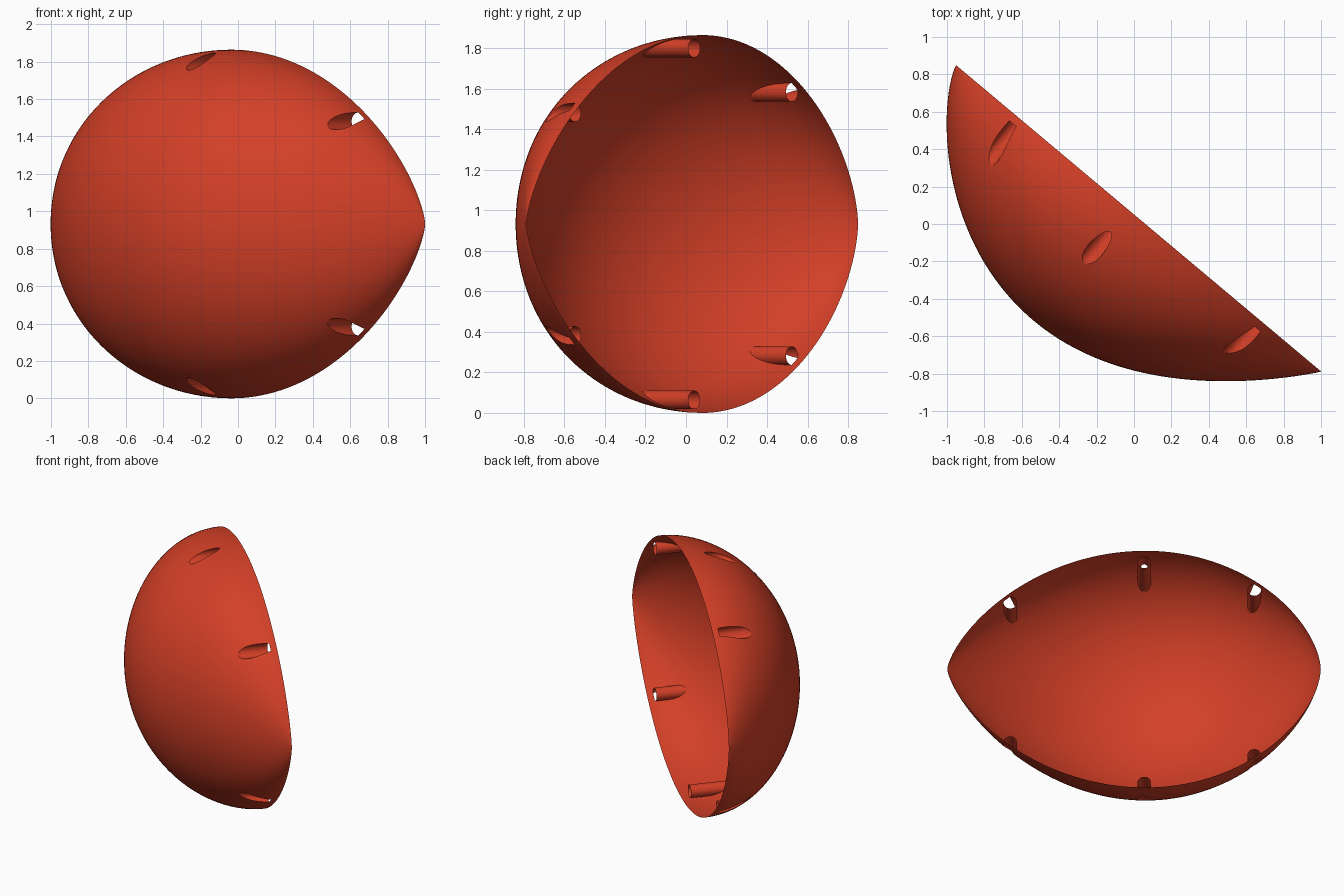
import bpy, bmesh, math
from mathutils import Matrix

cube = bpy.data.objects.get("Cube")
if cube:
    bpy.data.objects.remove(cube, do_unlink=True)

PLACE = Matrix.Translation((0.025, 0.03, 0.932)) @ Matrix.Rotation(math.radians(-40), 4, "Z")
HEIGHT, DEPTH, PEAK = 0.932, 0.78, -0.08
TUBE_RADIUS, TUBE_START = 0.046, 0.045
COLUMNS, SEGMENTS = 96, 64

red = bpy.data.materials.new("orange red")
red.use_nodes = True
red.diffuse_color = (0.65, 0.05, 0.02, 1)
red.node_tree.nodes["Principled BSDF"].inputs["Base Color"].default_value = red.diffuse_color


def section(s):
    """Position, half height and depth of the egg-shaped bowl at angle s."""
    c = math.cos(s)
    if s < 0:
        return PEAK + 1.194 * math.sin(s), HEIGHT * c ** 1.2, DEPTH * c ** 1.53
    return PEAK + 1.354 * math.sin(s), HEIGHT * c ** 1.4, DEPTH * c ** 1.93


def new_object(name, bm):
    bmesh.ops.recalc_face_normals(bm, faces=bm.faces)
    mesh = bpy.data.meshes.new(name)
    bm.to_mesh(mesh)
    bm.free()
    mesh.materials.append(red)
    obj = bpy.data.objects.new(name, mesh)
    bpy.context.collection.objects.link(obj)
    obj.matrix_world = PLACE
    return obj


# Bowl: half-ellipse sections swept between two tips, closed for cutting
bm = bmesh.new()
left_tip = bm.verts.new((PEAK - 1.194, 0, 0))
right_tip = bm.verts.new((PEAK + 1.354, 0, 0))
rings = []
for i in range(1, COLUMNS):
    x, h, d = section(math.pi * (i / COLUMNS - 0.5))
    ring = []
    for j in range(SEGMENTS + 1):
        a = math.pi * j / SEGMENTS
        y = 0 if j in (0, SEGMENTS) else -d * math.sin(a)
        ring.append(bm.verts.new((x, y, h * math.cos(a))))
    rings.append(ring)
for j in range(SEGMENTS):
    bm.faces.new((left_tip, rings[0][j], rings[0][j + 1]))
    bm.faces.new((right_tip, rings[-1][j + 1], rings[-1][j]))
    for a, b in zip(rings, rings[1:]):
        bm.faces.new((a[j], b[j], b[j + 1], a[j + 1]))
bm.faces.new([left_tip] + [r[0] for r in rings] + [right_tip] + [r[-1] for r in reversed(rings)])
bowl = new_object("bowl_with_tubes", bm)

# Tube cutters: three pairs mirrored above and below the middle
bm = bmesh.new()
for x, z in ((-0.82, 0.65), (-0.07, 0.868), (0.844, 0.55)):
    for side in (1, -1):
        place = Matrix.Translation((x, -TUBE_START - 0.5, side * z)) @ Matrix.Rotation(math.pi / 2, 4, "X")
        bmesh.ops.create_cone(bm, cap_ends=True, segments=32, radius1=TUBE_RADIUS,
                              radius2=TUBE_RADIUS, depth=1, matrix=place)
cutter = new_object("tube_cutters", bm)

cut = bowl.modifiers.new("tubes", "BOOLEAN")
cut.operation = "DIFFERENCE"
cut.solver = "EXACT"
cut.object = cutter
bpy.context.view_layer.update()
cut_mesh = bpy.data.meshes.new_from_object(bowl.evaluated_get(bpy.context.evaluated_depsgraph_get()))
bowl.modifiers.clear()
bowl.data = cut_mesh
bpy.data.objects.remove(cutter, do_unlink=True)

# Open the back of the bowl and the inner ends of the tubes
bm = bmesh.new()
bm.from_mesh(cut_mesh)
lids = [f for f in bm.faces
        if all(abs(v.co.y) < 1e-4 for v in f.verts)
        or all(abs(v.co.y + TUBE_START) < 1e-4 for v in f.verts)]
bmesh.ops.delete(bm, geom=lids, context="FACES")
bm.to_mesh(cut_mesh)
bm.free()

# Smooth surfaces with crisp tube openings
bpy.ops.object.select_all(action="DESELECT")
bowl.select_set(True)
bpy.context.view_layer.objects.active = bowl
bpy.ops.object.shade_smooth_by_angle(angle=math.radians(30))
